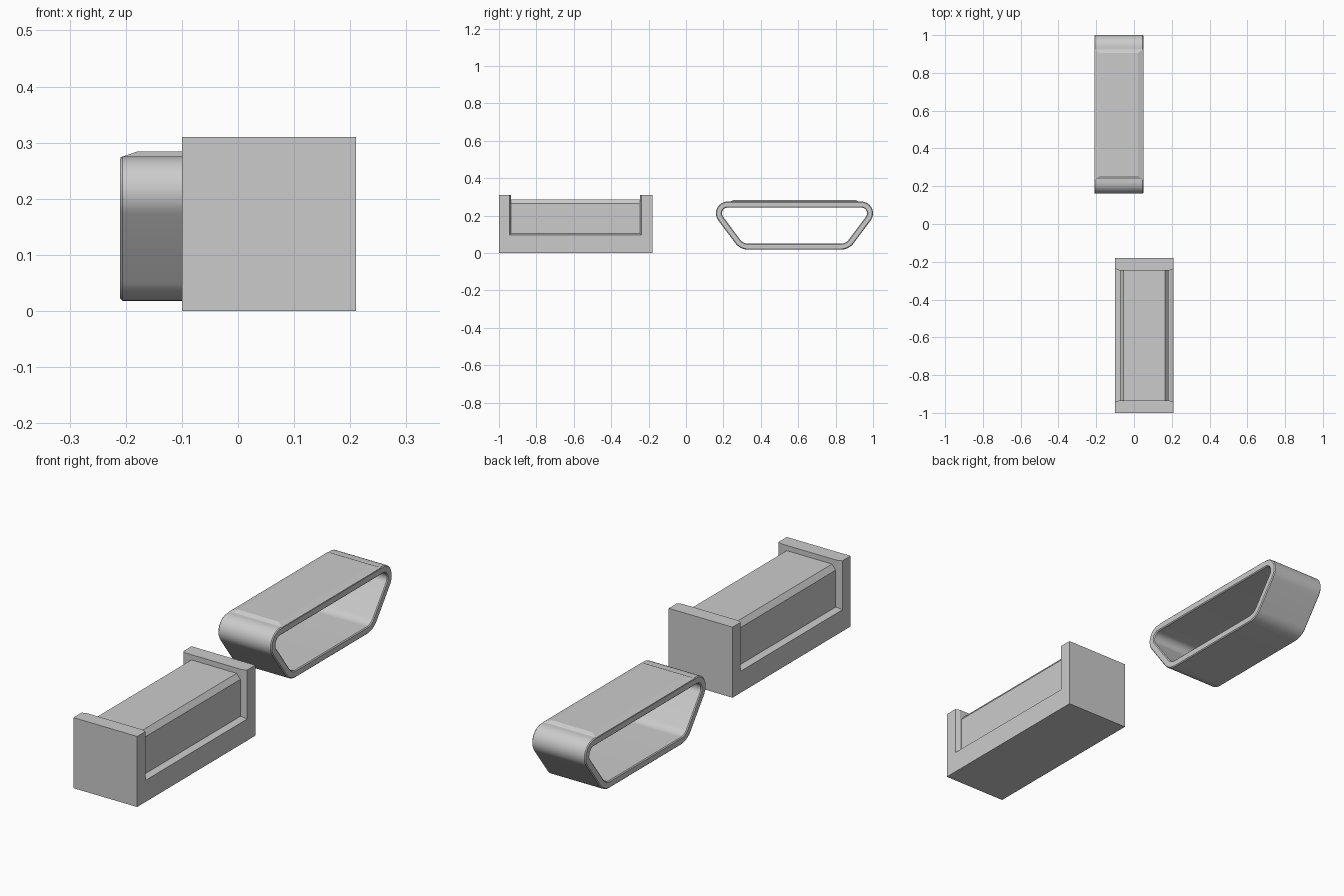
import bpy, bmesh
from math import cos, sin, pi, atan2

if "Cube" in bpy.data.objects:
    bpy.data.objects.remove(bpy.data.objects["Cube"])


def loft(name, rings, caps=True, cyclic=False, smooth=False):
    """Skin matching point rings into one mesh object."""
    bm = bmesh.new()
    vs = [[bm.verts.new(p) for p in r] for r in rings]
    n = len(rings[0])
    for k in range(len(vs) if cyclic else len(vs) - 1):
        a, b = vs[k], vs[(k + 1) % len(vs)]
        for i in range(n):
            j = (i + 1) % n
            bm.faces.new((a[i], a[j], b[j], b[i]))
    if caps and not cyclic:
        bm.faces.new(vs[0])
        bm.faces.new(vs[-1])
    bmesh.ops.recalc_face_normals(bm, faces=bm.faces)
    me = bpy.data.meshes.new(name)
    bm.to_mesh(me)
    bm.free()
    ob = bpy.data.objects.new(name, me)
    bpy.context.collection.objects.link(ob)
    if smooth:
        bpy.context.view_layer.objects.active = ob
        ob.select_set(True)
        bpy.ops.object.shade_smooth_by_angle(angle=0.6)
        ob.select_set(False)
    return ob


# U-shaped cradle with a chamfered opening on both sides
CX, CY = 0.055, -0.59


def u_ring(x, grow):
    o, i = 0.41, 0.345 + grow
    yz = [(-o, 0), (o, 0), (o, 0.31), (i, 0.31), (i, 0.103 - grow),
          (-i, 0.103 - grow), (-i, 0.31), (-o, 0.31)]
    return [(CX + x, CY + y, z) for y, z in yz]


loft("cradle", [u_ring(x, g) for x, g in
                ((-0.155, 0.008), (-0.135, 0), (0.135, 0), (0.155, 0.008))])


# Rectangular rings for blocks with chamfered tops
def rect(cx, cy, hx, hy, z):
    return [(cx + a * hx, cy + b * hy, z)
            for a, b in ((-1, -1), (1, -1), (1, 1), (-1, 1))]


loft("inner_block", [rect(CX, CY, 0.128, 0.35, 0.09),
                     rect(CX, CY, 0.128, 0.35, 0.265),
                     rect(CX, CY, 0.11, 0.35, 0.287)])

# Hollow band: rounded trapezoid, offset inward by d
BX, BY = -0.08, 0.58
SLOPE = atan2(0.101, 0.127)      # lean of the slanted walls
TOP, LOW = 0.275, 0.018


def band_ring(x, d):
    rt, rb = 0.063, 0.085
    ct, cb = (0.357, TOP - rt), (0.248, LOW + rb)
    right = []
    for (cy, cz), r, a0, a1 in ((cb, rb, -pi / 2, -SLOPE),
                                (ct, rt, -SLOPE, pi / 2)):
        for k in range(13):
            a = a0 + (a1 - a0) * k / 12
            right.append((cy + (r - d) * cos(a), cz + (r - d) * sin(a)))
    loop = right + [(-y, z) for y, z in reversed(right)]
    return [(BX + x, BY + y, z) for y, z in loop]


W, T, E = 0.13, 0.032, 0.004
loft("band", [band_ring(x, d) for x, d in
              ((-W, E), (-W + E, 0), (W - E, 0), (W, E),
               (W, T - E), (W - E, T), (-W + E, T), (-W, T - E))],
     cyclic=True, smooth=True)

# Thin raised plate on top of the band
loft("top_plate", [rect(BX, BY, W - 0.001, 0.348, 0.271),
                   rect(BX, BY, W - 0.001, 0.345, 0.274),
                   rect(BX, BY, W - 0.03, 0.325, 0.284)])
